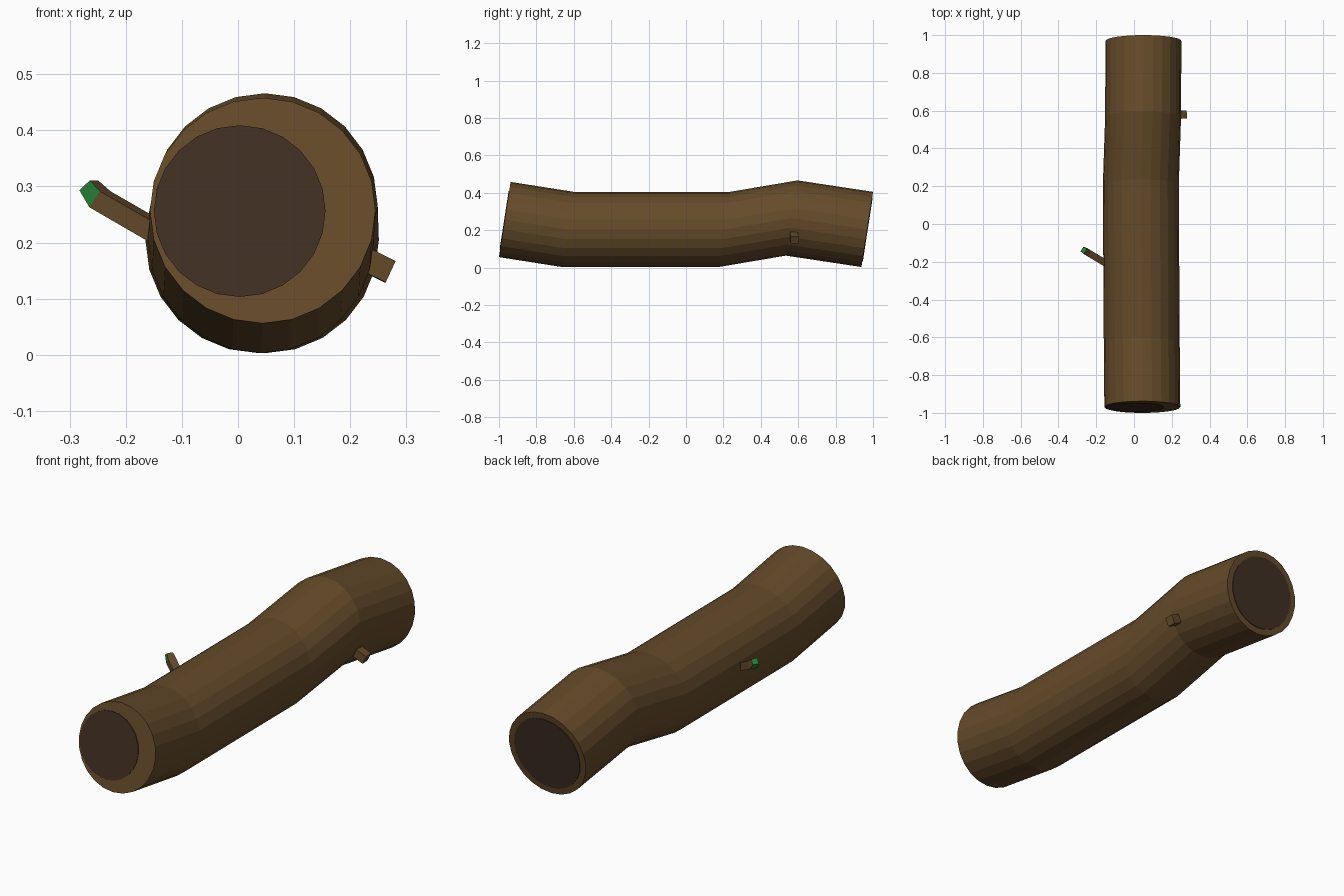
import bpy
from math import sin, cos, pi
from mathutils import Vector

if "Cube" in bpy.data.objects:
    bpy.data.objects.remove(bpy.data.objects["Cube"])


def material(name, rgb):
    m = bpy.data.materials.new(name)
    m.diffuse_color = (*rgb, 1)
    m.use_nodes = True
    m.node_tree.nodes["Principled BSDF"].inputs["Base Color"].default_value = m.diffuse_color
    return m


BARK = material("bark", (0.13, 0.07, 0.023))
WOOD = material("cut_wood", (0.05, 0.028, 0.016))
GREEN = material("green", (0.02, 0.22, 0.04))


def build(name, verts, faces, mats):
    me = bpy.data.meshes.new(name)
    me.from_pydata([tuple(v) for v in verts], [], faces)
    for m in mats:
        me.materials.append(m)
    ob = bpy.data.objects.new(name, me)
    bpy.context.collection.objects.link(ob)
    return ob


def loft(name, rings, mats):
    """Skin a list of equal rings and close both ends."""
    n = len(rings[0])
    verts = [v for r in rings for v in r]
    faces = [tuple(range(n))[::-1]]
    for k in range(len(rings) - 1):
        for i in range(n):
            j = (i + 1) % n
            faces.append((k*n + i, k*n + j, k*n + n + j, k*n + n + i))
    faces.append(tuple(range((len(rings) - 1) * n, len(rings) * n)))
    return build(name, verts, faces, mats)


def end_ring(c, r, n=24, lean=0.155):
    """Circle facing -y, leaning back in y as it rises."""
    return [Vector((c[0] + r*sin(2*pi*i/n),
                    c[1] + r*lean*cos(2*pi*i/n),
                    c[2] + r*cos(2*pi*i/n))) for i in range(n)][::-1]


def square_ring(c, axis, r):
    """Square section around a twig axis, turned edge-up."""
    axis = Vector(axis).normalized()
    side = axis.cross(Vector((0, 0, 1))).normalized()
    up = side.cross(axis)
    return [Vector(c) + r*(side*a + up*b)
            for a, b in ((-1, -1), (1, -1), (1, 1), (-1, 1))][::-1]


def outward(ob):
    import bmesh
    bm = bmesh.new()
    bm.from_mesh(ob.data)
    bmesh.ops.recalc_face_normals(bm, faces=bm.faces)
    bm.to_mesh(ob.data)
    bm.free()


# Crooked log trunk
R = 0.201
path = [(0.044, -0.969, 0.257), (0.041, -0.632, 0.204), (0.036, 0.205, 0.204),
        (0.048, 0.565, 0.265), (0.050, 0.969, 0.204)]
outward(loft("log", [end_ring(c, R) for c in path], [BARK]))

# Dark cut wood on both ends (front one sits off centre)
for name, c, r, d in (("front_cut", (0.003, -0.969, 0.256), 0.153, -1),
                      ("back_cut", path[-1], 0.172, 1)):
    rings = [end_ring((c[0], c[1] + d*o, c[2]), r) for o in (-0.01, 0.003)]
    outward(loft(name, rings, [WOOD]))

# Bent twig on the left with a green tip
a, b, c = Vector((-0.13, -0.22, 0.21)), Vector((-0.246, -0.15, 0.277)), Vector((-0.266, -0.138, 0.302))
twig = loft("left_twig", [square_ring(a, b - a, 0.018),
                          square_ring(b, (-0.8, 0.5, 0.75), 0.018),
                          square_ring(c, (-0.4, 0.25, 0.6), 0.014)], [BARK, GREEN])
outward(twig)
for p in twig.data.polygons:
    if p.center.x < -0.25 and (p.normal.x < -0.3 or p.normal.z > 0.7):
        p.material_index = 1

# Short stub on the right
outward(loft("right_stub", [square_ring(p, (0.9, 0.05, -0.42), 0.021)
                            for p in ((0.21, 0.575, 0.178), (0.271, 0.58, 0.148))], [BARK]))
